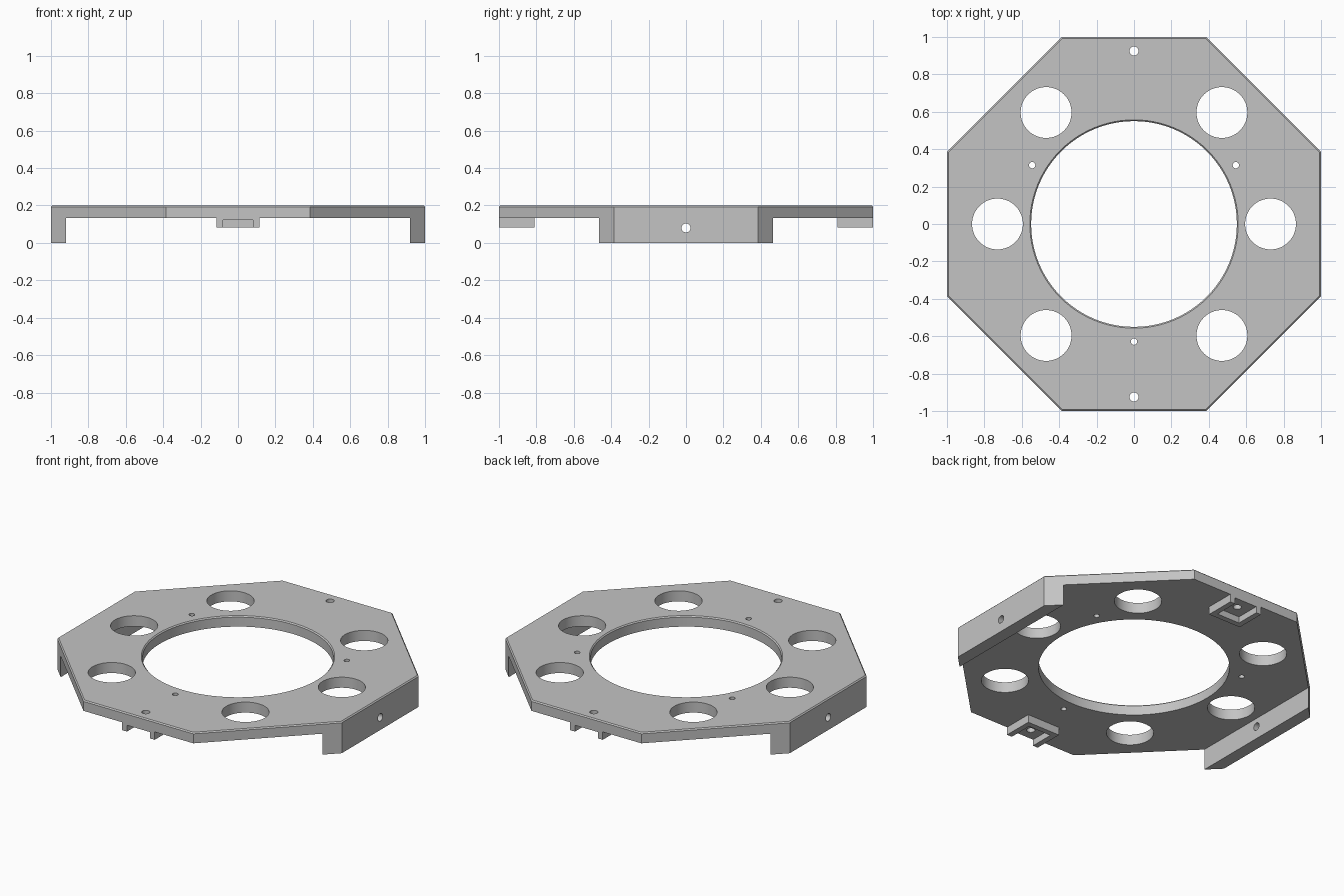
import bpy, bmesh
from math import cos, sin, pi, radians
from mathutils import Matrix, Vector

cube = bpy.data.objects.get("Cube")
if cube:
    bpy.data.objects.remove(cube, do_unlink=True)

grey = bpy.data.materials.new("plain grey")
grey.use_nodes = True
grey.diffuse_color = (0.55, 0.55, 0.55, 1)
grey.node_tree.nodes["Principled BSDF"].inputs["Base Color"].default_value = (0.55, 0.55, 0.55, 1)

TOP, UNDER, CHAMFER = 0.2, 0.133, 0.007
FLAT = 0.386        # half length of the straight octagon sides
FLANGE = 0.92       # inner face of the side flanges


def make_object(name, bm):
    bmesh.ops.recalc_face_normals(bm, faces=bm.faces)
    mesh = bpy.data.meshes.new(name)
    bm.to_mesh(mesh)
    bm.free()
    mesh.materials.append(grey)
    obj = bpy.data.objects.new(name, mesh)
    bpy.context.collection.objects.link(obj)
    return obj


def prism(points, z0, z1):
    bm = bmesh.new()
    base = bm.faces.new([bm.verts.new((x, y, z0)) for x, y in points])
    grown = bmesh.ops.extrude_face_region(bm, geom=[base], use_keep_orig=True)
    verts = [g for g in grown["geom"] if isinstance(g, bmesh.types.BMVert)]
    bmesh.ops.translate(bm, verts=verts, vec=(0, 0, z1 - z0))
    return bm


def rectangle(x0, x1, y0, y1):
    return [(x0, y0), (x1, y0), (x1, y1), (x0, y1)]


def drill(bm, centre, radius, depth, segments=32, turn=Matrix()):
    bmesh.ops.create_cone(bm, cap_ends=True, segments=segments, radius1=radius,
                          radius2=radius, depth=depth,
                          matrix=Matrix.Translation(centre) @ turn)


def cut(obj, cutter):
    cutter.hide_render = True
    mod = obj.modifiers.new("cut", "BOOLEAN")
    mod.operation, mod.solver, mod.object = "DIFFERENCE", "EXACT", cutter
    bpy.context.view_layer.objects.active = obj
    bpy.ops.object.modifier_apply(modifier=mod.name)


# Octagonal body with a chamfered top rim
octagon = [(1, -FLAT), (1, FLAT), (FLAT, 1), (-FLAT, 1),
           (-1, FLAT), (-1, -FLAT), (-FLAT, -1), (FLAT, -1)]
bm = prism(octagon, 0, TOP)
rim = [e for e in bm.edges if all(v.co.z > TOP - 0.01 for v in e.verts)]
bmesh.ops.bevel(bm, geom=rim, offset=CHAMFER, segments=1, affect="EDGES")
plate = make_object("octagon_plate", bm)

# Underside channel that leaves the two side flanges
channel = make_object("channel_cutter", prism(rectangle(-FLANGE, FLANGE, -1.2, 1.2), -0.1, UNDER))
cut(plate, channel)

# Central opening, flared at the top for its chamfer
bm = bmesh.new()
rings = []
for radius, z in ((0.55, 0.11), (0.55, TOP - CHAMFER), (0.55 + 2 * CHAMFER, TOP + CHAMFER)):
    rings.append([bm.verts.new((radius * cos(2 * pi * i / 96), radius * sin(2 * pi * i / 96), z))
                  for i in range(96)])
for low, high in zip(rings, rings[1:]):
    for i in range(96):
        j = (i + 1) % 96
        bm.faces.new((low[i], low[j], high[j], high[i]))
bm.faces.new(rings[0])
bm.faces.new(rings[-1])
opening = make_object("opening_cutter", bm)
cut(plate, opening)

# Large round holes, small screw holes, end bolt holes and flange holes
bm = bmesh.new()
for side in (-1, 1):
    drill(bm, (0.73 * side, 0, 0.2), 0.136, 0.18, 64)
    for end in (-1, 1):
        drill(bm, (0.47 * side, 0.596 * end, 0.2), 0.136, 0.18, 64)
    drill(bm, (0, 0.925 * side, 0.2), 0.024, 0.18)
    drill(bm, (FLANGE * side + 0.04 * side, 0, 0.08), 0.024, 0.12,
          turn=Matrix.Rotation(pi / 2, 4, "Y"))
for angle in (30, 150, 270):
    a = radians(angle)
    drill(bm, Vector((0.629 * cos(a), 0.629 * sin(a), 0.2)), 0.017, 0.18)
holes = make_object("hole_cutter", bm)
cut(plate, holes)

# Clips under both ends: a wall open to the outside, around a thin drilled pad
W, IN, BACK, WALL = 0.115, 0.08, 0.81, 0.035
outline = [(-W, 1), (-W, BACK), (W, BACK), (W, 1), (IN, 1),
           (IN, BACK + WALL), (-IN, BACK + WALL), (-IN, 1)]
parts = [plate]
for end, label in ((-1, "front"), (1, "back")):
    wall = [(x, y * end) for x, y in outline]
    parts.append(make_object(label + "_clip_wall", prism(wall, 0.083, UNDER)))
    pad_shape = [(x, y * end) for x, y in rectangle(-IN, IN, BACK + WALL, 1)]
    pad = make_object(label + "_clip_pad", prism(pad_shape, 0.123, UNDER))
    cut(pad, holes)
    parts.append(pad)

for cutter in (channel, opening, holes):
    bpy.data.objects.remove(cutter, do_unlink=True)

# Smooth the round walls, keep the edges sharp
bpy.ops.object.select_all(action="DESELECT")
for part in parts:
    part.select_set(True)
bpy.context.view_layer.objects.active = plate
bpy.ops.object.shade_smooth_by_angle(angle=radians(30))
